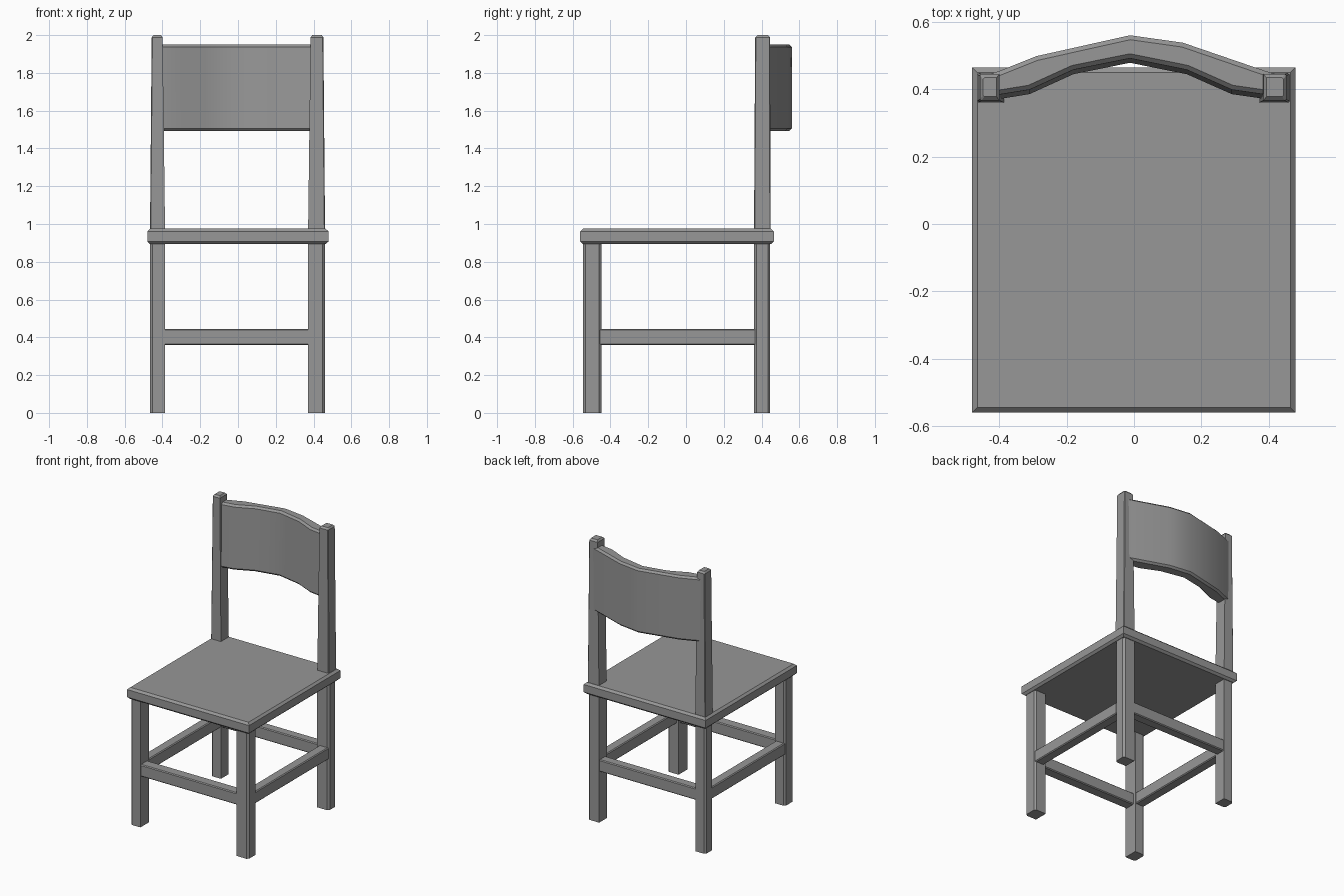
import bpy, bmesh

if "Cube" in bpy.data.objects:
    bpy.data.objects.remove(bpy.data.objects["Cube"])

grey = bpy.data.materials.new("dark_grey")
grey.diffuse_color = (0.31, 0.31, 0.31, 1)
grey.use_nodes = True
grey.node_tree.nodes["Principled BSDF"].inputs["Base Color"].default_value = grey.diffuse_color


def loft(name, sections, bevel=0.0):
    """Join a stack of equal-length outlines, cap the ends, chamfer sharp edges."""
    bm = bmesh.new()
    rings = [[bm.verts.new(p) for p in s] for s in sections]
    n = len(rings[0])
    for a, b in zip(rings, rings[1:]):
        for i in range(n):
            j = (i + 1) % n
            bm.faces.new((a[i], a[j], b[j], b[i]))
    bm.faces.new(rings[0])
    bm.faces.new(rings[-1])
    bmesh.ops.recalc_face_normals(bm, faces=bm.faces)
    if bevel:
        sharp = [e for e in bm.edges if e.calc_face_angle(0) > 0.9]
        bmesh.ops.bevel(bm, geom=sharp, offset=bevel, segments=1,
                        profile=0.5, affect='EDGES', clamp_overlap=True)
    mesh = bpy.data.meshes.new(name)
    bm.to_mesh(mesh)
    bm.free()
    mesh.materials.append(grey)
    obj = bpy.data.objects.new(name, mesh)
    bpy.context.collection.objects.link(obj)
    return obj


def rect(x0, x1, y0, y1, z, d=0.0):
    return [(x0 + d, y0 + d, z), (x1 - d, y0 + d, z),
            (x1 - d, y1 - d, z), (x0 + d, y1 - d, z)]


def leg_section(xo, xi, y0, y1, z, c=0.013):
    """Rectangle with both corners on the outer side cut off."""
    s = c if xi > xo else -c
    return [(xi, y0, z), (xi, y1, z), (xo + s, y1, z),
            (xo, y1 - c, z), (xo, y0 + c, z), (xo + s, y0, z)]


# Seat slab with chamfered top and bottom rims and mitred corners
seat = (-0.48, 0.479, -0.56, 0.465)
loft("seat", [rect(*seat, z, d) for z, d in
              ((0.893, 0.015), (0.907, 0), (0.961, 0), (0.975, 0.015))])

# Legs and back posts: (outer x, inner x) for each side
for side, xo, xi in (("left", -0.466, -0.386), ("right", 0.461, 0.371)):
    s = 1 if xi > xo else -1
    loft("front_leg_" + side, [leg_section(xo, xi, -0.545, -0.447, z)
                               for z in (0, 0.91)])
    loft("back_leg_" + side, [leg_section(xo, xi, 0.36, 0.446, z)
                              for z in (0, 0.91)])
    loft("back_post_" + side, [
        leg_section(xo, xi, 0.36, 0.448, 0.95, 0.004),
        leg_section(xo + s * 0.009, xi - s * 0.013, 0.366, 0.445, 1.988, 0.004),
        leg_section(xo + s * 0.018, xi - s * 0.022, 0.378, 0.434, 2.0, 0.004)])

# Stretcher rails, nearly flush with the outside of the legs
Z = (0.36, 0.445)
for name, bounds in (("front_rail", (-0.40, 0.385, -0.541, -0.465)),
                     ("back_rail", (-0.40, 0.385, 0.372, 0.441)),
                     ("left_rail", (-0.461, -0.391, -0.46, 0.37)),
                     ("right_rail", (0.386, 0.456, -0.46, 0.37))):
    loft(name, [rect(*bounds, z) for z in Z], 0.006)

# Curved back panel: front and rear plan curves, front leaning back slightly
front = [(-0.44, 0.364), (-0.31, 0.385), (-0.18, 0.444), (-0.012, 0.478),
         (0.157, 0.444), (0.29, 0.385), (0.435, 0.364)]
rear = [(0.435, 0.44), (0.39, 0.454), (0.145, 0.538), (-0.012, 0.56),
        (-0.29, 0.498), (-0.40, 0.454), (-0.44, 0.44)]
panel = loft("back_panel", [
    [(x, y + lean, z) for x, y in front] + [(x, y, z) for x, y in rear]
    for z, lean in ((1.493, 0.0), (1.95, 0.014))], 0.013)

# Smooth the curve of the panel but keep its rims crisp
panel.select_set(True)
bpy.context.view_layer.objects.active = panel
bpy.ops.object.shade_smooth_by_angle(angle=0.6)
